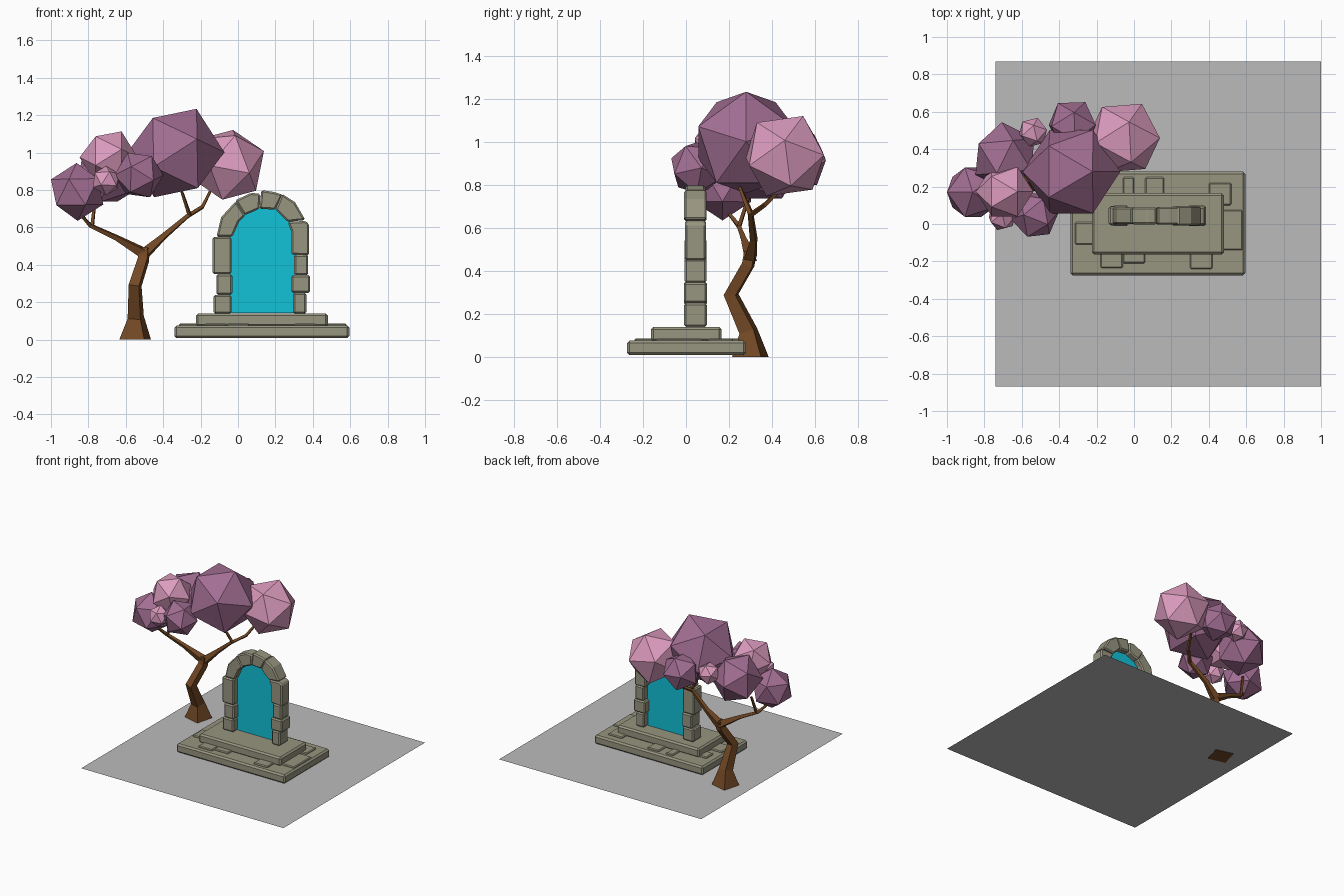
import bpy, bmesh, math, random
from mathutils import Vector, Matrix

random.seed(4)


def material(name, rgb):
    m = bpy.data.materials.new(name)
    m.diffuse_color = (*rgb, 1)
    return m


STONE = material("stone", (0.31, 0.30, 0.215))
BARK = material("bark", (0.17, 0.065, 0.018))
PINK = material("light_pink_leaves", (0.72, 0.33, 0.52))
MAUVE = material("mauve_leaves", (0.36, 0.155, 0.29))
CYAN = material("portal_cyan", (0.006, 0.54, 0.69))
GREY = material("grey", (0.50, 0.50, 0.50))


def finish(bm, name, mat, bevel=0):
    bmesh.ops.recalc_face_normals(bm, faces=bm.faces)
    me = bpy.data.meshes.new(name)
    bm.to_mesh(me)
    bm.free()
    me.materials.append(mat)
    ob = bpy.data.objects.new(name, me)
    bpy.context.collection.objects.link(ob)
    if bevel:
        mod = ob.modifiers.new("worn_edges", "BEVEL")
        mod.width = bevel
        mod.segments = 1
    return ob


def prism(name, pts, y0, y1, bevel=0.009):
    """Stone with an outline in x, z, running from y0 to y1."""
    bm = bmesh.new()
    front = [bm.verts.new((x, y0, z)) for x, z in pts]
    back = [bm.verts.new((x, y1, z)) for x, z in pts]
    bm.faces.new(front)
    bm.faces.new(back[::-1])
    n = len(pts)
    for i in range(n):
        j = (i + 1) % n
        bm.faces.new((front[i], back[i], back[j], front[j]))
    return finish(bm, name, STONE, bevel)


def block(name, x0, x1, y0, y1, z0, z1, bevel=0.009):
    return prism(name, [(x0, z0), (x1, z0), (x1, z1), (x0, z1)], y0, y1, bevel)


def sheet(name, pts, mat):
    bm = bmesh.new()
    bm.faces.new([bm.verts.new(p) for p in pts])
    return finish(bm, name, mat)


# Flat grey base sheet
sheet("base_sheet", [(-0.74, -0.87, 0.004), (1, -0.87, 0.004),
                     (1, 0.87, 0.004), (-0.74, 0.87, 0.004)], GREY)

# Two steps
block("lower_step", -0.34, 0.595, -0.275, 0.28, 0.008, 0.076, 0.012)
block("upper_step", -0.225, 0.48, -0.163, 0.165, 0.07, 0.14, 0.012)

# Raised paving bricks on the lower step
for i, (x0, x1, y0, y1) in enumerate([
        (-0.18, -0.06, -0.235, -0.15), (-0.06, 0.06, -0.21, -0.15),
        (-0.315, -0.21, -0.11, 0.01), (0.40, 0.52, 0.10, 0.22),
        (0.475, 0.58, -0.14, 0.075), (-0.06, 0.0, 0.15, 0.25),
        (0.06, 0.16, 0.15, 0.25), (-0.28, -0.21, 0.06, 0.15),
        (0.30, 0.42, -0.24, -0.15)]):
    block(f"paving_brick_{i}", x0, x1, y0, y1, 0.06, 0.086, 0.006)

# Pillar stones, bottom to top
for i, (x0, x1, z0, z1) in enumerate([
        (-0.13, -0.035, 0.14, 0.24), (-0.115, -0.03, 0.24, 0.35),
        (-0.135, -0.035, 0.35, 0.55),
        (0.295, 0.365, 0.14, 0.25), (0.285, 0.385, 0.25, 0.345),
        (0.30, 0.375, 0.345, 0.455)]):
    d = random.uniform(-0.007, 0.004)
    block(f"pillar_stone_{i}", x0, x1, d - 0.004, 0.092 - d, z0, z1)

# Arch stones
for i, pts in enumerate([
        [(-0.115, 0.55), (-0.03, 0.55), (0.005, 0.63), (0.04, 0.665), (-0.012, 0.74), (-0.09, 0.655)],
        [(0.035, 0.665), (0.115, 0.70), (0.12, 0.78), (0.07, 0.785), (-0.015, 0.745)],
        [(0.115, 0.70), (0.20, 0.695), (0.24, 0.775), (0.19, 0.79), (0.125, 0.80)],
        [(0.20, 0.695), (0.265, 0.63), (0.36, 0.64), (0.305, 0.735), (0.235, 0.78)],
        [(0.285, 0.455), (0.38, 0.45), (0.38, 0.62), (0.36, 0.635), (0.265, 0.63), (0.285, 0.58)]]):
    d = random.uniform(-0.007, 0.004)
    prism(f"arch_stone_{i}", pts, d - 0.004, 0.092 - d)

# Glowing portal filling the arch
sheet("portal", [(x, 0.045, z) for x, z in [
    (-0.045, 0.142), (0.305, 0.142), (0.305, 0.58), (0.27, 0.65),
    (0.21, 0.705), (0.11, 0.71), (0.03, 0.68), (-0.01, 0.64), (-0.045, 0.57)]], CYAN)

# Tree: four-sided tapering trunk and branches
wood = bmesh.new()


def limb(path):
    rings = []
    for i, (x, y, z, r) in enumerate(path):
        a, b = path[max(i - 1, 0)], path[min(i + 1, len(path) - 1)]
        t = (Vector(b[:3]) - Vector(a[:3])).normalized()
        if z == 0:
            t = Vector((0, 0, 1))
        u = Vector((0, 1, 0))
        u = (u - t * u.dot(t)).normalized()
        w = t.cross(u)
        rings.append([wood.verts.new(Vector((x, y, z)) + r * (u * math.cos(k) + w * math.sin(k)))
                      for k in (math.radians(30 + 90 * q) for q in range(4))])
    for lo, hi in zip(rings, rings[1:]):
        for k in range(4):
            j = (k + 1) % 4
            wood.faces.new((lo[k], lo[j], hi[j], hi[k]))
    wood.faces.new(rings[0][::-1])
    wood.faces.new(rings[-1])


limb([(-0.55, 0.30, 0, 0.098), (-0.547, 0.29, 0.12, 0.05), (-0.55, 0.21, 0.29, 0.04),
      (-0.505, 0.29, 0.43, 0.036), (-0.50, 0.30, 0.49, 0.034)])
limb([(-0.50, 0.30, 0.46, 0.035), (-0.65, 0.27, 0.545, 0.018),
      (-0.79, 0.245, 0.61, 0.013), (-0.85, 0.19, 0.68, 0.009)])
limb([(-0.78, 0.247, 0.605, 0.012), (-0.765, 0.29, 0.74, 0.009)])
limb([(-0.50, 0.30, 0.46, 0.035), (-0.40, 0.315, 0.55, 0.02),
      (-0.26, 0.30, 0.67, 0.015), (-0.30, 0.25, 0.79, 0.009)])
limb([(-0.27, 0.30, 0.66, 0.013), (-0.19, 0.37, 0.71, 0.012), (-0.15, 0.45, 0.79, 0.009)])
finish(wood, "tree_wood", BARK)


# Leaf clumps: icosahedra turned so two neighbouring corners point along a and b
def frame(a, b):
    a = a.normalized()
    c = a.cross(b).normalized()
    return Matrix((a, c.cross(a), c)).transposed()


def clump(name, mat, centre, r, a, b):
    a, b = Vector(a), Vector(b)
    if a.dot(b) < 0:
        b = -b
    bm = bmesh.new()
    bmesh.ops.create_icosphere(bm, subdivisions=1, radius=r)
    bm.verts.ensure_lookup_table()
    v = bm.verts[0]
    n = v.link_edges[0].other_vert(v)
    rot = frame(a, b) @ frame(v.co.copy(), n.co.copy()).transposed()
    for p in bm.verts:
        p.co = rot @ p.co + Vector(centre)
    finish(bm, name, mat)


for i, (mat, centre, r, a, b) in enumerate([
        (MAUVE, (-0.335, 0.28, 0.998), 0.262, (0.115, 0, 0.24), (1, 0, 0)),
        (PINK, (-0.055, 0.46, 0.935), 0.207, (0.185, 0, 0.07), (0.09, 0.19, 0)),
        (MAUVE, (-0.86, 0.17, 0.79), 0.155, (-0.14, 0, 0.067), (0, 0, 1)),
        (MAUVE, (-0.69, 0.36, 0.895), 0.185, (-0.015, 0.17, 0), (0.175, 0.09, 0)),
        (PINK, (-0.692, 0.173, 0.975), 0.155, (1, 0, 0), (0.067, 0, 0.134)),
        (MAUVE, (-0.53, 0.05, 0.88), 0.133, (0.12, 0.02, 0), (0.055, 0, -0.12)),
        (PINK, (-0.705, 0.04, 0.85), 0.08, (0, 0.2, 1), (1, 0, 0.3)),
        (MAUVE, (-0.33, 0.53, 0.915), 0.14, (0.5, 0.87, 0), (-0.5, 0.87, 0.1)),
        (PINK, (-0.54, 0.49, 0.94), 0.082, (0.3, 0.9, 0), (0, 0.4, 1))]):
    clump(f"leaf_clump_{i}", mat, centre, r, a, b)
